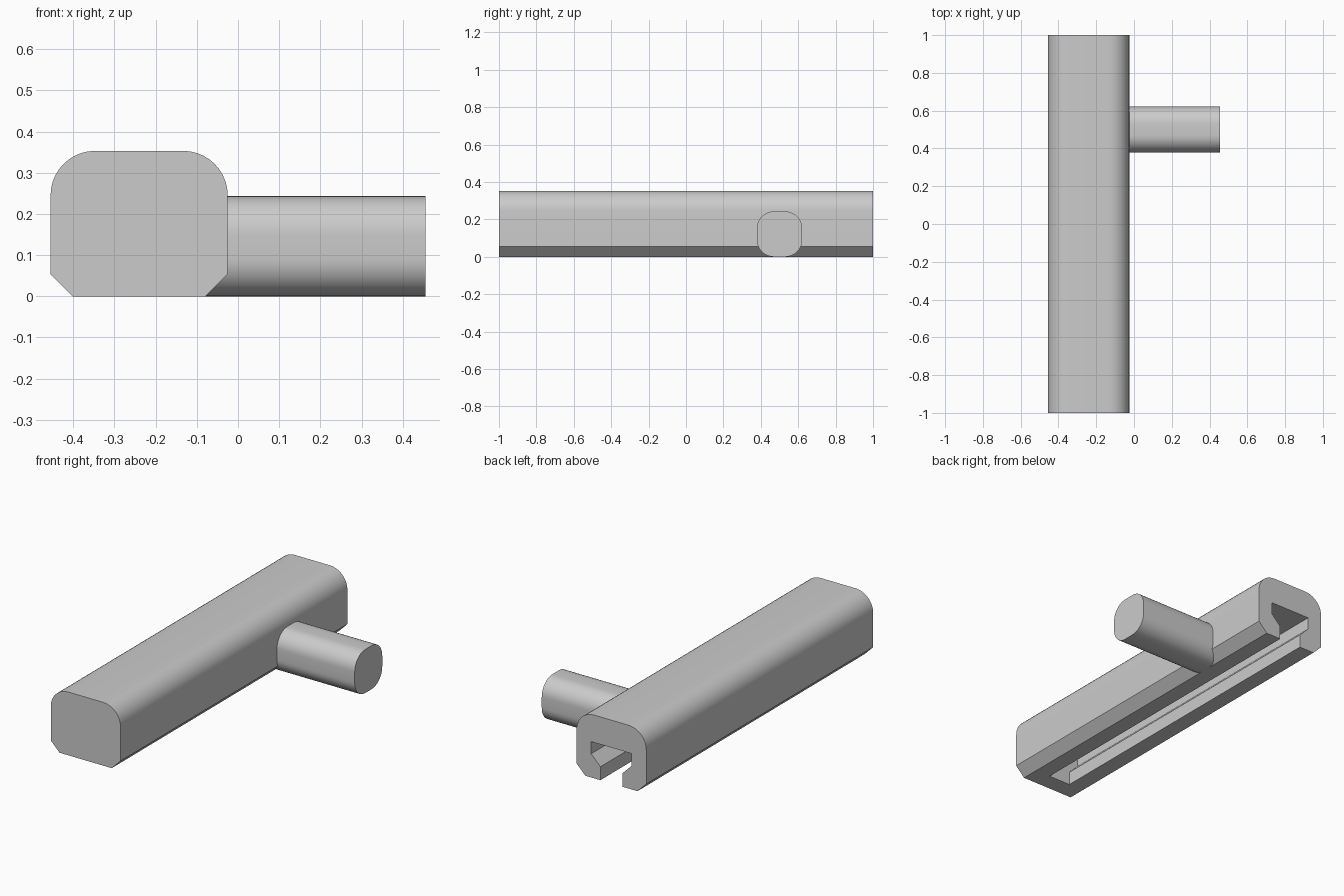
import bpy
import bmesh
from math import cos, sin, pi, radians
from mathutils import Vector

if "Cube" in bpy.data.objects:
    bpy.data.objects.remove(bpy.data.objects["Cube"])

grey = bpy.data.materials.new("plain grey")
grey.use_nodes = True
grey.diffuse_color = (0.6, 0.6, 0.6, 1)
grey.node_tree.nodes["Principled BSDF"].inputs["Base Color"].default_value = grey.diffuse_color


def arc(cx, cz, radius, start, steps=10):
    """Quarter circle, counter-clockwise from the start angle."""
    angles = [start + pi / 2 * i / steps for i in range(steps + 1)]
    return [(cx + radius * cos(a), cz + radius * sin(a)) for a in angles]


def prism(name, points, to_3d, sweep):
    """Extrude a closed profile along the sweep vector."""
    bm = bmesh.new()
    face = bm.faces.new([bm.verts.new(to_3d(u, v)) for u, v in points])
    top = bmesh.ops.extrude_face_region(bm, geom=[face])["geom"]
    moved = [v for v in top if isinstance(v, bmesh.types.BMVert)]
    bmesh.ops.translate(bm, verts=moved, vec=Vector(sweep))
    bmesh.ops.recalc_face_normals(bm, faces=bm.faces)
    mesh = bpy.data.meshes.new(name)
    bm.to_mesh(mesh)
    bm.free()
    mesh.materials.append(grey)
    obj = bpy.data.objects.new(name, mesh)
    bpy.context.collection.objects.link(obj)
    return obj


def activate(obj):
    bpy.ops.object.select_all(action="DESELECT")
    obj.select_set(True)
    bpy.context.view_layer.objects.active = obj


# Rail: rounded top corners, chamfered bottom corners
MID, HALF, HEIGHT, CHAMFER, ROUND = -0.24, 0.215, 0.353, 0.054, 0.108
outline = [(HALF - CHAMFER, 0), (HALF, CHAMFER)]
outline += arc(HALF - ROUND, HEIGHT - ROUND, ROUND, 0)
outline += arc(ROUND - HALF, HEIGHT - ROUND, ROUND, pi / 2)
outline += [(-HALF, CHAMFER), (CHAMFER - HALF, 0)]
rail = prism("rail", outline, lambda u, v: (MID + u, -1, v), (0, 2, 0))

# Keyhole slot: open underneath and at the back, closed at the front
side = [(0.068, -0.1), (0.068, 0.075), (0.125, 0.132), (0.125, 0.2)]
slot = side + [(-u, v) for u, v in reversed(side)]
cutter = prism("slot_cutter", slot, lambda u, v: (MID + u, -0.9, v), (0, 2.1, 0))
cutter.hide_render = True
cut = rail.modifiers.new("slot", "BOOLEAN")
cut.object = cutter
cut.operation = "DIFFERENCE"
cut.solver = "EXACT"
activate(rail)
bpy.ops.object.modifier_apply(modifier=cut.name)
bpy.data.objects.remove(cutter)

# Side peg: rounded square bar
SIZE, CORNER = 0.1215, 0.092
inner = SIZE - CORNER
section = []
for i, (su, sv) in enumerate([(1, 1), (-1, 1), (-1, -1), (1, -1)]):
    section += arc(su * inner, sv * inner, CORNER, i * pi / 2)
peg = prism("side_peg", section, lambda u, v: (-0.08, 0.5 + u, SIZE + v), (0.535, 0, 0))

for part in (rail, peg):
    activate(part)
    bpy.ops.object.shade_smooth_by_angle(angle=radians(30))
